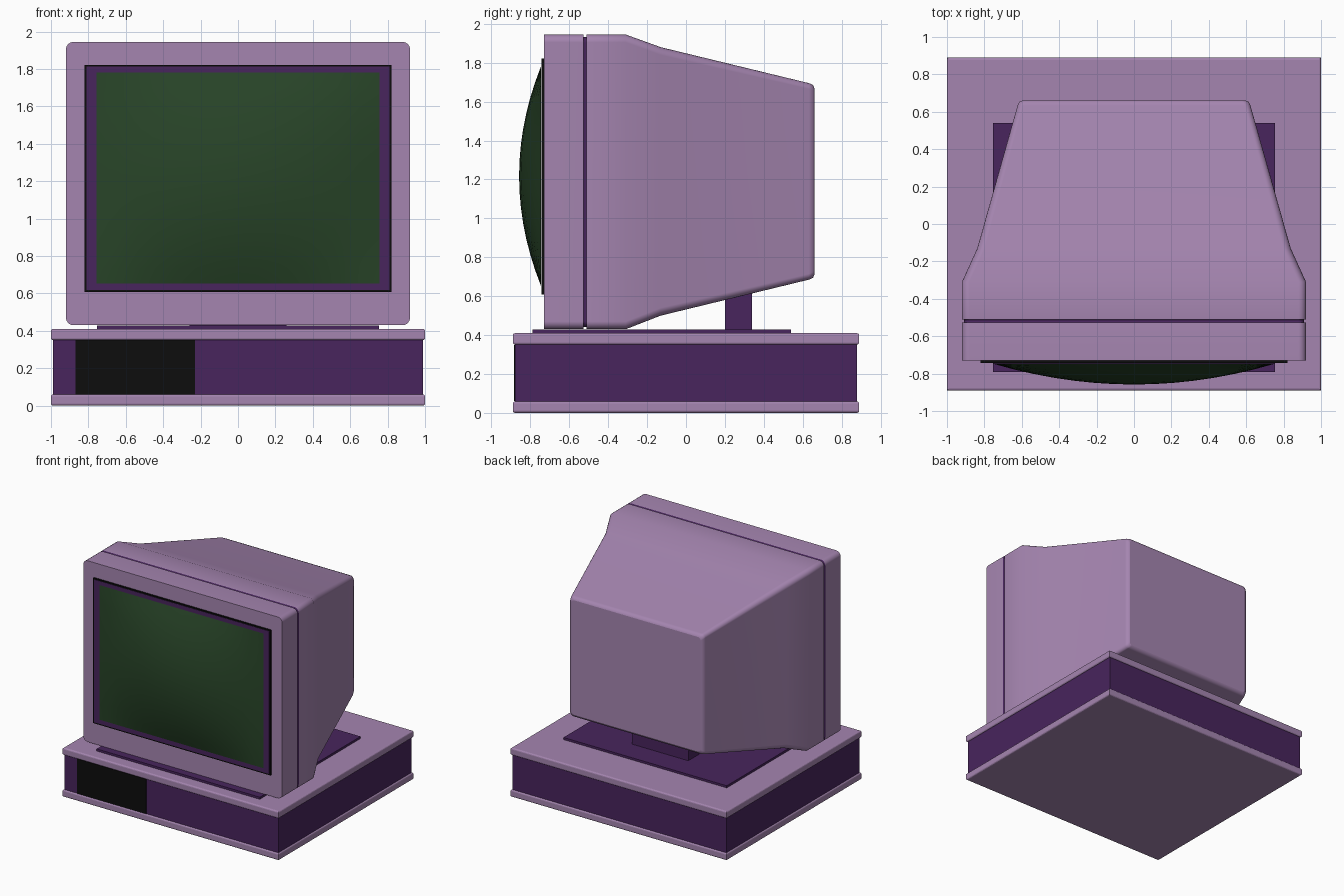
import bpy, bmesh, math
from mathutils import Vector

if "Cube" in bpy.data.objects:
    bpy.data.objects.remove(bpy.data.objects["Cube"], do_unlink=True)


def material(name, rgb):
    m = bpy.data.materials.new(name)
    m.use_nodes = True
    colour = (*rgb, 1)
    m.diffuse_color = colour
    node = next(n for n in m.node_tree.nodes if n.type == 'BSDF_PRINCIPLED')
    node.inputs["Base Color"].default_value = colour
    return m


mauve = material("mauve plastic", (0.376, 0.235, 0.434))
purple = material("dark purple plastic", (0.065, 0.018, 0.109))
green = material("dark green glass", (0.021, 0.058, 0.021))
black = material("black plastic", (0.004, 0.004, 0.004))


def finish(name, bm, *mats):
    bmesh.ops.recalc_face_normals(bm, faces=bm.faces)
    mesh = bpy.data.meshes.new(name)
    bm.to_mesh(mesh)
    bm.free()
    obj = bpy.data.objects.new(name, mesh)
    bpy.context.collection.objects.link(obj)
    for m in mats:
        mesh.materials.append(m)
    return obj


def box(name, low, high, mat, round_edge=0):
    """Box between two corners; only its horizontal edges are rounded."""
    low, high = Vector(low), Vector(high)
    bm = bmesh.new()
    bmesh.ops.create_cube(bm, size=1)
    for v in bm.verts:
        v.co = (low + high) / 2 + v.co * (high - low)
    if round_edge:
        level = [e for e in bm.edges
                 if abs(e.verts[0].co.z - e.verts[1].co.z) < 0.001]
        bmesh.ops.bevel(bm, geom=level, offset=round_edge, segments=3,
                        profile=0.5, affect='EDGES')
    return finish(name, bm, mat)


def rounded_ring(bm, y, half, bottom, top, radius, steps=4):
    """Ring of vertices around a rounded rectangle facing along y."""
    ring = []
    corners = ((1, top - radius), (-1, top - radius),
               (-1, bottom + radius), (1, bottom + radius))
    for i, (side, z) in enumerate(corners):
        for k in range(steps + 1):
            a = (i + k / steps) * math.pi / 2
            ring.append(bm.verts.new((side * (half - radius) + radius * math.cos(a),
                                      y, z + radius * math.sin(a))))
    return ring


# Computer case: two slabs around a darker core, with a drive panel
for name, z in (("case_bottom_slab", 0), ("case_top_slab", 0.35)):
    box(name, (-1, -0.89, z), (1, 0.89, z + 0.06), mauve, 0.012)
box("case_core", (-0.99, -0.88, 0.05), (0.99, 0.88, 0.36), purple)
box("drive_panel", (-0.87, -0.885, 0.06), (-0.23, -0.878, 0.35), black)

# Stand
box("stand_plate", (-0.755, -0.79, 0.405), (0.755, 0.54, 0.428), purple)
box("stand_post", (-0.26, 0.2, 0.42), (0.26, 0.34, 0.66), purple)

# Monitor housing: rings of depth, half width, bottom, top, corner radius
sections = (
    (-0.73, 0.92, 0.43, 1.945, 0.04),
    (-0.527, 0.92, 0.43, 1.945, 0.04),
    (-0.527, 0.908, 0.442, 1.933, 0.03),
    (-0.511, 0.908, 0.442, 1.933, 0.03),
    (-0.511, 0.92, 0.43, 1.945, 0.04),
    (-0.31, 0.92, 0.43, 1.945, 0.04),
    (-0.13, 0.838, 0.5, 1.88, 0.04),
    (0.632, 0.623, 0.685, 1.695, 0.03),
    (0.653, 0.614, 0.694, 1.686, 0.03),
    (0.66, 0.597, 0.711, 1.669, 0.025),
)
bm = bmesh.new()
rings = [rounded_ring(bm, *s) for s in sections]
for i, (a, b) in enumerate(zip(rings, rings[1:])):
    for k in range(len(a)):
        n = (k + 1) % len(a)
        face = bm.faces.new((a[k], a[n], b[n], b[k]))
        face.smooth = True
        face.material_index = int(i in (1, 2, 3))  # seam groove
for end in (rings[0], rings[-1]):
    bm.faces.new(end)
for e in bm.edges:
    if e.calc_face_angle(0) > math.radians(40):
        e.smooth = False
housing = finish("monitor_housing", bm, mauve, purple)
housing.modifiers.new("even_shading", 'WEIGHTED_NORMAL').keep_sharp = True

# Screen surround: black rim with a purple face
box("screen_rim", (-0.82, -0.742, 0.608), (0.82, -0.725, 1.822), black)
box("screen_surround", (-0.81, -0.744, 0.618), (0.81, -0.736, 1.812), purple)

# Bulging glass
bm = bmesh.new()
bmesh.ops.create_grid(bm, x_segments=14, y_segments=14, size=1)
for v in bm.verts:
    u, w = v.co.x, v.co.y
    bulge = 0.112 * (1 - u * u) * (1 - w * w)
    v.co = (0.757 * u, -0.746 - bulge, 1.217 + 0.563 * w)
for f in bm.faces:
    f.smooth = True
glass = finish("screen_glass", bm, green)
if glass.data.polygons[0].normal.y > 0:
    glass.data.flip_normals()
